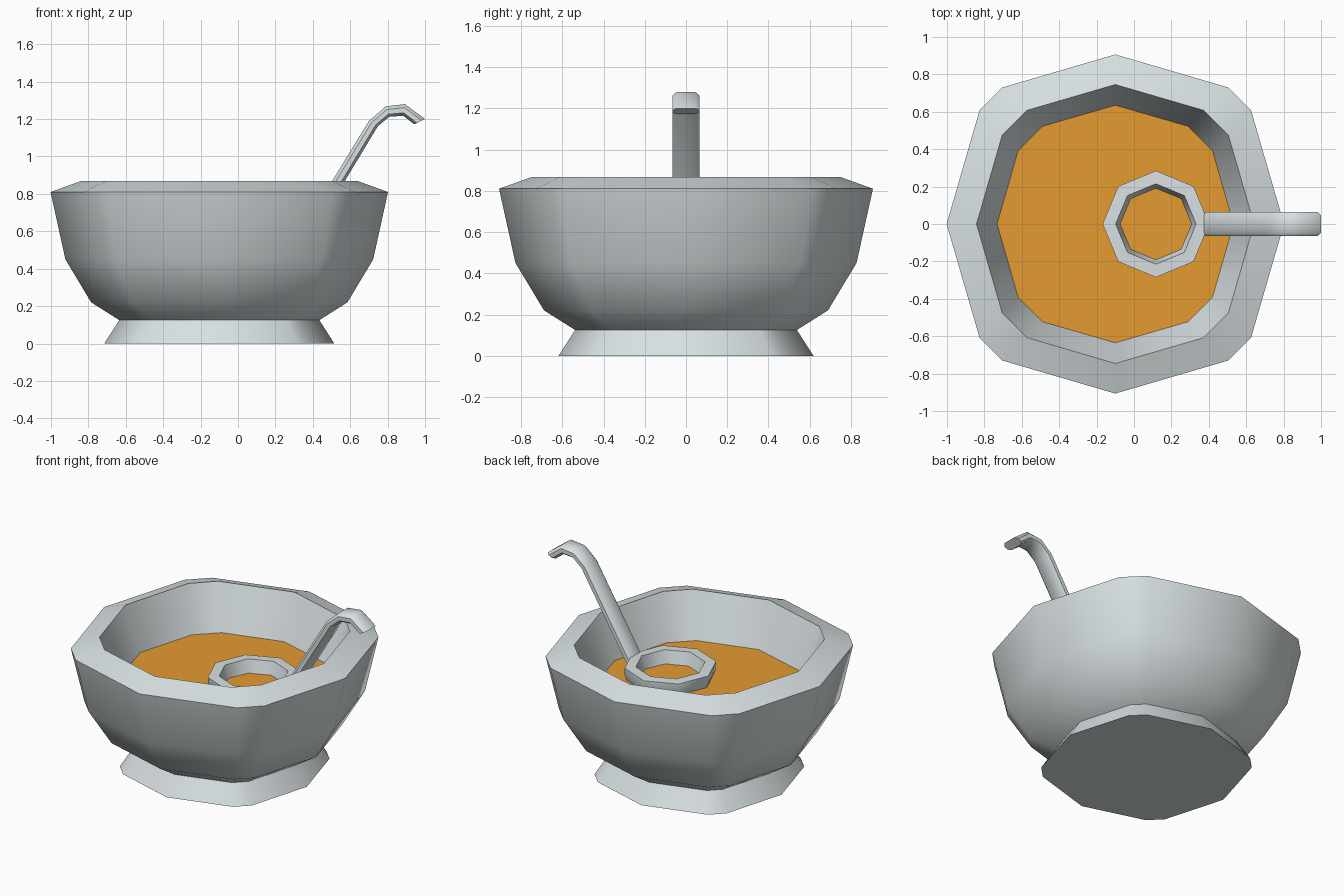
import bpy, bmesh, math
from mathutils import Vector

if "Cube" in bpy.data.objects:
    bpy.data.objects.remove(bpy.data.objects["Cube"])


def material(name, rgb):
    m = bpy.data.materials.new(name)
    m.diffuse_color = (*rgb, 1)
    m.use_nodes = True
    m.node_tree.nodes["Principled BSDF"].inputs["Base Color"].default_value = m.diffuse_color
    return m


silver = material("silver grey", (0.69, 0.75, 0.76))
punch = material("orange punch", (0.78, 0.325, 0.032))


def build(name, rings, mat, angle, cap_start=False, cap_end=False):
    """Skin a list of point rings into one object."""
    bm = bmesh.new()
    vs = [[bm.verts.new(p) for p in ring] for ring in rings]
    n = len(vs[0])
    for a, b in zip(vs, vs[1:]):
        for i in range(n):
            j = (i + 1) % n
            bm.faces.new((a[i], a[j], b[j], b[i]))
    if cap_start:
        bm.faces.new(vs[0][::-1])
    if cap_end:
        bm.faces.new(vs[-1])
    if cap_start and cap_end:
        bmesh.ops.recalc_face_normals(bm, faces=bm.faces)
    me = bpy.data.meshes.new(name)
    bm.to_mesh(me)
    bm.free()
    me.materials.append(mat)
    ob = bpy.data.objects.new(name, me)
    bpy.context.collection.objects.link(ob)
    bpy.ops.object.select_all(action='DESELECT')
    ob.select_set(True)
    bpy.context.view_layer.objects.active = ob
    if angle:
        bpy.ops.object.shade_smooth_by_angle(angle=math.radians(angle))
    return ob


BOWL_X = -0.10


def bowl_ring(r, z, a=0.805, b=0.67):
    """Twelve-sided outline: four points on the axes, four clipped corners."""
    pts = []
    for q in range(4):
        c, s = math.cos(q * math.pi / 2), math.sin(q * math.pi / 2)
        for x, y in ((1, 0), (a, b), (b, a)):
            pts.append((BOWL_X + r * (x * c - y * s), 1.005 * r * (x * s + y * c), z))
    return pts


def cup_ring(r, z):
    return [(0.117 + r * math.cos(i * math.pi / 4),
             r * math.sin(i * math.pi / 4), z) for i in range(8)]


# Bowl with flared foot, sloping rim and inside wall down to the punch
LEVEL = 0.575
build("bowl", [
    bowl_ring(0.615, 0), bowl_ring(0.535, 0.125), bowl_ring(0.685, 0.22),
    bowl_ring(0.823, 0.45), bowl_ring(0.902, 0.81),
    bowl_ring(0.742, 0.868, 0.815, 0.637),
    bowl_ring(0.632, LEVEL, 0.823, 0.615),
], silver, 40, cap_start=True)

# Punch surface
build("punch_surface", [bowl_ring(0.632, LEVEL, 0.823, 0.615)], punch, 0, cap_end=True)

# Ladle cup, open where the punch fills it
build("ladle_cup", [
    cup_ring(0.265, LEVEL - 0.02), cup_ring(0.285, 0.61), cup_ring(0.285, 0.657),
    cup_ring(0.215, 0.66), cup_ring(0.19, LEVEL - 0.005),
], silver, 50)

# Ladle handle: chamfered strip through (upper, lower) side-view stations
stations = [((0.36, 0.635), (0.418, 0.615)), ((0.70, 1.19), (0.748, 1.162)),
            ((0.79, 1.268), (0.808, 1.212)), ((0.893, 1.28), (0.883, 1.218)),
            ((1.0, 1.2), (0.943, 1.172))]
section = [(0.045, 0), (0.065, 0.3), (0.065, 0.75), (0.045, 1),
           (-0.045, 1), (-0.065, 0.75), (-0.065, 0.3), (-0.045, 0)]
rings = []
for up, low in stations:
    u, l = Vector((up[0], 0, up[1])), Vector((low[0], 0, low[1]))
    rings.append([u.lerp(l, t) + Vector((0, y, 0)) for y, t in section][::-1])
build("ladle_handle", rings, silver, 48, cap_start=True, cap_end=True)
